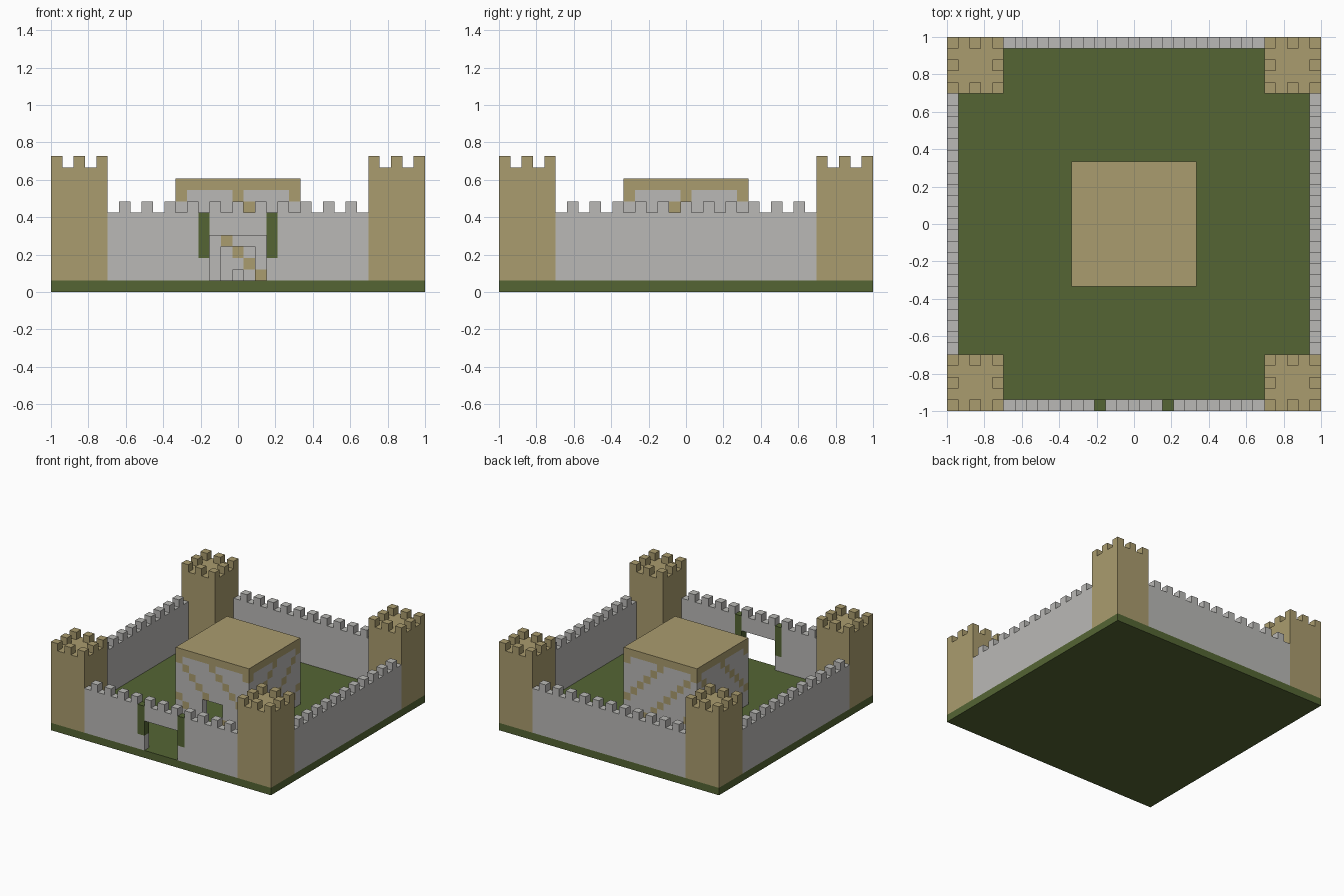
import bpy
import bmesh
from mathutils import Vector

cube = bpy.data.objects.get("Cube")
if cube:
    bpy.data.objects.remove(cube, do_unlink=True)

U = 2 / 33      # one block; the whole castle is 33 blocks wide
H = 16.5        # half width in blocks


def material(name, rgb):
    m = bpy.data.materials.new(name)
    m.use_nodes = True
    m.diffuse_color = (*rgb, 1)
    bsdf = next(n for n in m.node_tree.nodes if n.type == 'BSDF_PRINCIPLED')
    bsdf.inputs["Base Color"].default_value = (*rgb, 1)
    bsdf.inputs["Roughness"].default_value = 0.9
    return m


GRASS = material("grass_green", (0.089, 0.130, 0.034))
STONE = material("grey_stone", (0.491, 0.485, 0.468))
SAND = material("tan_sandstone", (0.402, 0.332, 0.156))


def finish(bm, name, mats):
    bmesh.ops.recalc_face_normals(bm, faces=bm.faces)
    mesh = bpy.data.meshes.new(name)
    bm.to_mesh(mesh)
    bm.free()
    for m in mats:
        mesh.materials.append(m)
    ob = bpy.data.objects.new(name, mesh)
    bpy.context.scene.collection.objects.link(ob)
    return ob


def add_box(bm, lo, hi):
    """Box between two corners given in blocks."""
    lo, hi = Vector(lo) * U, Vector(hi) * U
    verts = bmesh.ops.create_cube(bm, size=1)["verts"]
    for v in verts:
        v.co = (lo + hi) / 2 + v.co * (hi - lo)


def boxes(name, mat, corners):
    bm = bmesh.new()
    for lo, hi in corners:
        add_box(bm, lo, hi)
    return finish(bm, name, [mat])


# Ground slab
boxes("ground", GRASS, [((-H, -H, 0), (H, H, 1))])

# Corner towers, each with eight merlons around the top
for side, sx in (("right", -1), ("left", 1)):
    for end, sy in (("front", -1), ("back", 1)):
        x, y = sx * 14 - 2.5, sy * 14 - 2.5
        parts = [((x, y, 1), (x + 5, y + 5, 11))]
        parts += [((x + a, y + b, 11), (x + a + 1, y + b + 1, 12))
                  for a in (0, 2, 4) for b in (0, 2, 4) if (a, b) != (2, 2)]
        boxes(f"{end}_{side}_tower", SAND, parts)

# Curtain walls: spans of (start, end, bottom, top) along x, plus merlons
W = 11.5
solid = [(-W, W, 1, 7)]
gated = [(-W, -3.5, 1, 7), (-3.5, -2.5, 1, 3), (-2.5, 2.5, 5, 7),
         (2.5, 3.5, 1, 3), (3.5, W, 1, 7)]
merlons = [(-W + n, -W + n + 1, 7, 8) for n in range(1, 23, 2)]


def wall(name, spans, y=None, x=None):
    parts = []
    for a, b, z0, z1 in spans + merlons:
        if x is None:
            parts.append(((a, y, z0), (b, y + 1, z1)))
        else:
            parts.append(((x, a, z0), (x + 1, b, z1)))
    boxes(name, STONE, parts)


wall("front_wall", gated, y=-H)
wall("back_wall", solid, y=H - 1)
wall("right_wall", solid, x=-H)
wall("left_wall", solid, x=H - 1)

# Hanging greenery beside the gate
for side, x in (("right", -3.5), ("left", 2.5)):
    boxes(f"{side}_gate_vine", GRASS, [((x, -H, 3), (x + 1, -H + 1, 7))])

# Keep walls: hollow ring of blocks with diagonal bands and a front doorway
R = 5
cells = {}
for i in range(-R, R + 1):
    for j in range(-R, R + 1):
        if max(abs(i), abs(j)) < R:
            continue
        for k in range(1, 9):
            if j == -R and abs(i) <= 1 and k <= 3:
                continue
            band = (i + k) % 5 == 3 if abs(j) == R else (j - k) % 5 == 2
            cells[i, j, k] = int(band)

bm = bmesh.new()
for cell, colour in cells.items():
    centre = Vector(cell) + Vector((0, 0, 0.5))
    for axis in range(3):
        for sign in (-1, 1):
            step = [0, 0, 0]
            step[axis] = sign
            beside = tuple(c + s for c, s in zip(cell, step))
            if beside in cells or beside[2] in (0, 9):
                continue
            n = Vector(step)
            a = Vector((0, 0, 1)) if axis < 2 else Vector((1, 0, 0))
            b = n.cross(a)
            quad = [centre + (n + a * p + b * q) / 2
                    for p, q in ((-1, -1), (1, -1), (1, 1), (-1, 1))]
            face = bm.faces.new([bm.verts.new(v * U) for v in quad])
            face.normal_update()
            if face.normal.dot(n) < 0:
                face.normal_flip()
            face.material_index = colour
bmesh.ops.remove_doubles(bm, verts=bm.verts, dist=U * 0.01)
finish(bm, "keep_walls", [STONE, SAND])

# Keep roof and the stone seat inside
boxes("keep_roof", SAND, [((-5.5, -5.5, 9), (5.5, 5.5, 10))])
boxes("keep_seat", STONE, [((-0.5, -0.5, 1), (0.5, 0.5, 2))])
